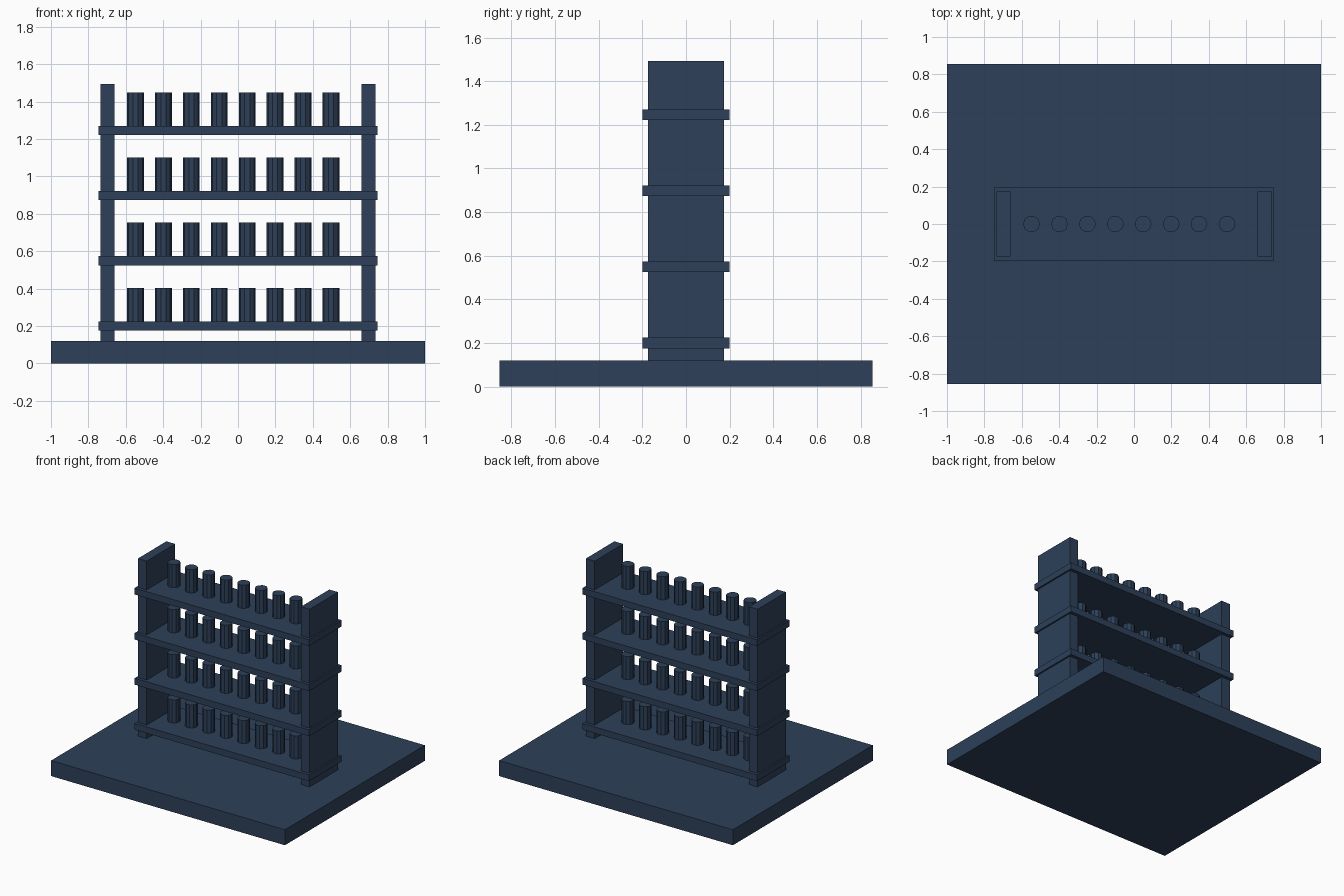
import bpy
import math

if "Cube" in bpy.data.objects:
    bpy.data.objects.remove(bpy.data.objects["Cube"])

navy = bpy.data.materials.new("dark_navy")
navy.diffuse_color = (0.0262, 0.0513, 0.0999, 1.0)
navy.use_nodes = True
navy.node_tree.nodes["Principled BSDF"].inputs["Base Color"].default_value = navy.diffuse_color


def box(name, x, y, z, sx, sy, sz):
    """Box centred on x, y with its underside at z."""
    bpy.ops.mesh.primitive_cube_add(size=1, location=(x, y, z + sz / 2))
    ob = bpy.context.object
    ob.name = name
    ob.scale = (sx, sy, sz)
    bpy.ops.object.transform_apply(location=False, rotation=False, scale=True)
    ob.data.materials.append(navy)
    return ob


def bottle(name, x, z):
    """Ten-sided flat-faced bottle, corners pointing along x."""
    bpy.ops.mesh.primitive_cylinder_add(vertices=10, radius=0.0448, depth=0.179,
                                        location=(x, 0, z + 0.0895),
                                        rotation=(0, 0, math.pi / 2))
    ob = bpy.context.object
    ob.name = name
    ob.data.materials.append(navy)


# Base slab
box("base", 0, 0, 0, 2.0, 1.71, 0.12)

# Side panels
for side, sx in (("left", -1), ("right", 1)):
    box(side + "_panel", sx * 0.697, 0, 0.12, 0.075, 0.348, 1.373)

# Shelves, each with a row of eight bottles
for i in range(4):
    z = 0.176 + i * 0.3485
    box(f"shelf_{i + 1}", 0, 0, z, 1.493, 0.397, 0.049)
    for j in range(8):
        bottle(f"bottle_{i + 1}_{j + 1}", -0.548 + j * 0.1493, z + 0.049)
